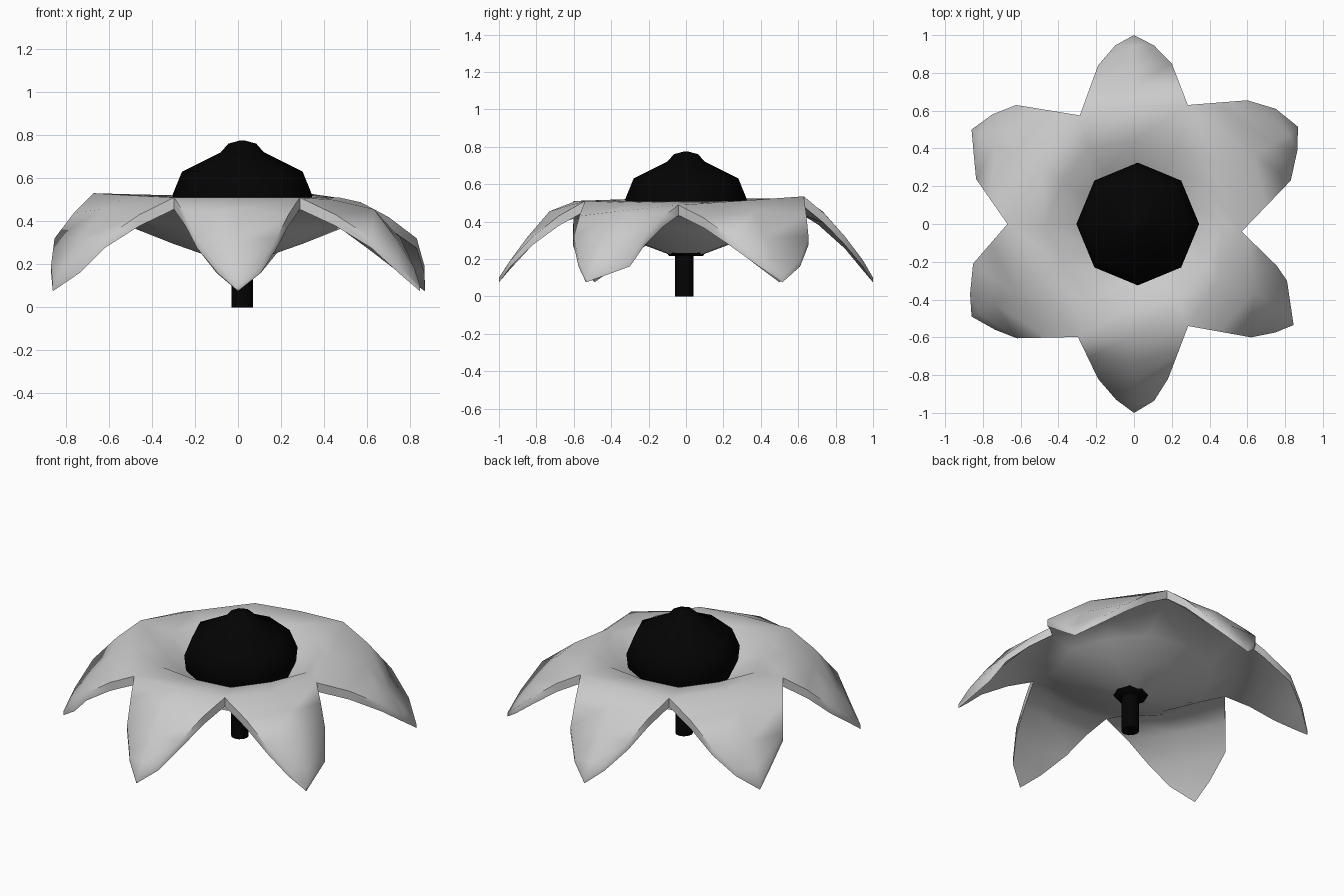
import bpy, bmesh
from math import radians, cos, sin, pi
from mathutils import Vector

if "Cube" in bpy.data.objects:
    bpy.data.objects.remove(bpy.data.objects["Cube"])

black = bpy.data.materials.new("black")
black.diffuse_color = (0.001, 0.001, 0.001, 1)
black.use_nodes = True
black.node_tree.nodes["Principled BSDF"].inputs["Base Color"].default_value = black.diffuse_color


def add_object(name, bm, mat=None, smooth=None):
    bmesh.ops.recalc_face_normals(bm, faces=bm.faces)
    mesh = bpy.data.meshes.new(name)
    bm.to_mesh(mesh)
    bm.free()
    ob = bpy.data.objects.new(name, mesh)
    bpy.context.collection.objects.link(ob)
    if mat:
        mesh.materials.append(mat)
    if smooth:
        bpy.ops.object.select_all(action='DESELECT')
        ob.select_set(True)
        bpy.context.view_layer.objects.active = ob
        bpy.ops.object.shade_smooth_by_angle(angle=radians(smooth))
    return ob


def lathe(name, profile, sides, centre, mat, smooth=None):
    """Closed solid of revolution from (radius, z) points, bottom to top."""
    bm = bmesh.new()
    rings = [[bm.verts.new((centre[0] + r * cos(2 * pi * i / sides),
                            centre[1] + r * sin(2 * pi * i / sides), z))
              for i in range(sides)] for r, z in profile]
    for a, b in zip(rings, rings[1:]):
        for i in range(sides):
            j = (i + 1) % sides
            bm.faces.new((a[i], a[j], b[j], b[i]))
    bm.faces.new(rings[0][::-1])
    bm.faces.new(rings[-1])
    return add_object(name, bm, mat, smooth)


# Notches between the petals, and each petal's rim (anticlockwise, tip third)
valleys = [(0.57, -0.04, 0.488), (0.285, 0.63, 0.535), (-0.287, 0.575, 0.52),
           (-0.67, 0.0, 0.53), (-0.297, -0.598, 0.51), (0.287, -0.54, 0.51)]
rims = [[(0.83, 0.23), (0.865, 0.39), (0.868, 0.515), (0.75, 0.61), (0.60, 0.655)],
        [(0.20, 0.85), (0.106, 0.945), (0, 1.0), (-0.10, 0.945), (-0.19, 0.84)],
        [(-0.624, 0.63), (-0.75, 0.58), (-0.86, 0.50), (-0.85, 0.386), (-0.836, 0.238)],
        [(-0.852, -0.21), (-0.868, -0.37), (-0.86, -0.49), (-0.735, -0.56), (-0.62, -0.605)],
        [(-0.19, -0.82), (-0.095, -0.93), (0, -1.0), (0.106, -0.937), (0.18, -0.82)],
        [(0.62, -0.60), (0.746, -0.575), (0.845, -0.535), (0.81, -0.30), (0.755, -0.22)]]


def petal_grid(k, top):
    """Rows of three points from the bowl to the petal end, and the tip."""
    a = radians(30 + 60 * k)
    out = Vector((cos(a), sin(a), 0))
    down = lambda t: Vector((0, 0, 0 if top else -t))
    right, left = (Vector(valleys[i % 6]) + down(0.055) for i in (k, k + 1))
    r1, r2, tip, l2, l1 = (Vector((*p, z)) for p, z in
                           zip(rims[k], (0.32, 0.195, 0.1, 0.195, 0.32)))
    rings = ((0.1, 0.31), (0.30, 0.40), (0.47, 0.51)) if top else \
            ((0.1, 0.225), (0.30, 0.295), (0.47, 0.362))
    grid = []
    for r, z in rings:
        ends = [Vector((r * cos(a + s), r * sin(a + s), z)) for s in (-pi / 6, pi / 6)]
        grid.append([ends[0], out * r * 0.93 + Vector((0, 0, z)), ends[1]])
    mid = (right + left) / 2 + out * 0.02
    if not top:
        mid.z -= 0.035
    bulge = Vector((0, 0, 0.015))
    ridge_r = (right + r1 + down(0.05)) / 2 + bulge
    ridge_l = (left + l1 + down(0.05)) / 2 + bulge
    grid.append([right, mid, left])
    grid.append([ridge_r, out * 0.73 + Vector((0, 0, 0.455)) + down(0.065), ridge_l])
    grid.append([r1 + down(0.045), out * 0.85 + Vector((0, 0, 0.315)) + down(0.06), l1 + down(0.045)])
    grid.append([r2 + down(0.035), out * 0.945 + Vector((0, 0, 0.185)) + down(0.045), l2 + down(0.035)])
    return grid, tip + down(0.025)


# Petals: upper skin and lower skin, joined along the rim
bm = bmesh.new()
for top in (True, False):
    for k in range(6):
        grid, tip = petal_grid(k, top)
        vs = [[bm.verts.new(p) for p in row] for row in grid]
        end = bm.verts.new(tip)
        for p, q in zip(vs, vs[1:]):
            for i in (0, 1):
                bm.faces.new((p[i + 1], p[i], q[i], q[i + 1]))
        for i in (0, 1):
            bm.faces.new((vs[-1][i + 1], vs[-1][i], end))
        bm.faces.new((*vs[0], bm.verts.new((0, 0, grid[0][0].z))))
        # remember the outer rim so both skins can be bridged
        side = [v[0] for v in vs[3:]] + [end] + [v[2] for v in reversed(vs[3:])]
        if top:
            upper_rims = (upper_rims if k else []) + [side]
        else:
            up = upper_rims[k]
            for i in range(len(side) - 1):
                bm.faces.new((up[i], up[i + 1], side[i + 1], side[i]))
bmesh.ops.remove_doubles(bm, verts=bm.verts, dist=0.002)
add_object("petals", bm, None, 65)

# Dark flower centre with a small knob on top
lathe("flower_centre", [(0.09, 0.215), (0.11, 0.245), (0.24, 0.34), (0.315, 0.43),
                        (0.325, 0.52), (0.28, 0.63), (0.10, 0.72), (0.065, 0.76), (0.01, 0.775)],
      8, (0.02, 0), black, 60)

# Stem
lathe("stem", [(0.05, 0), (0.05, 0.25)], 12, (0.02, -0.01), black, 40)
